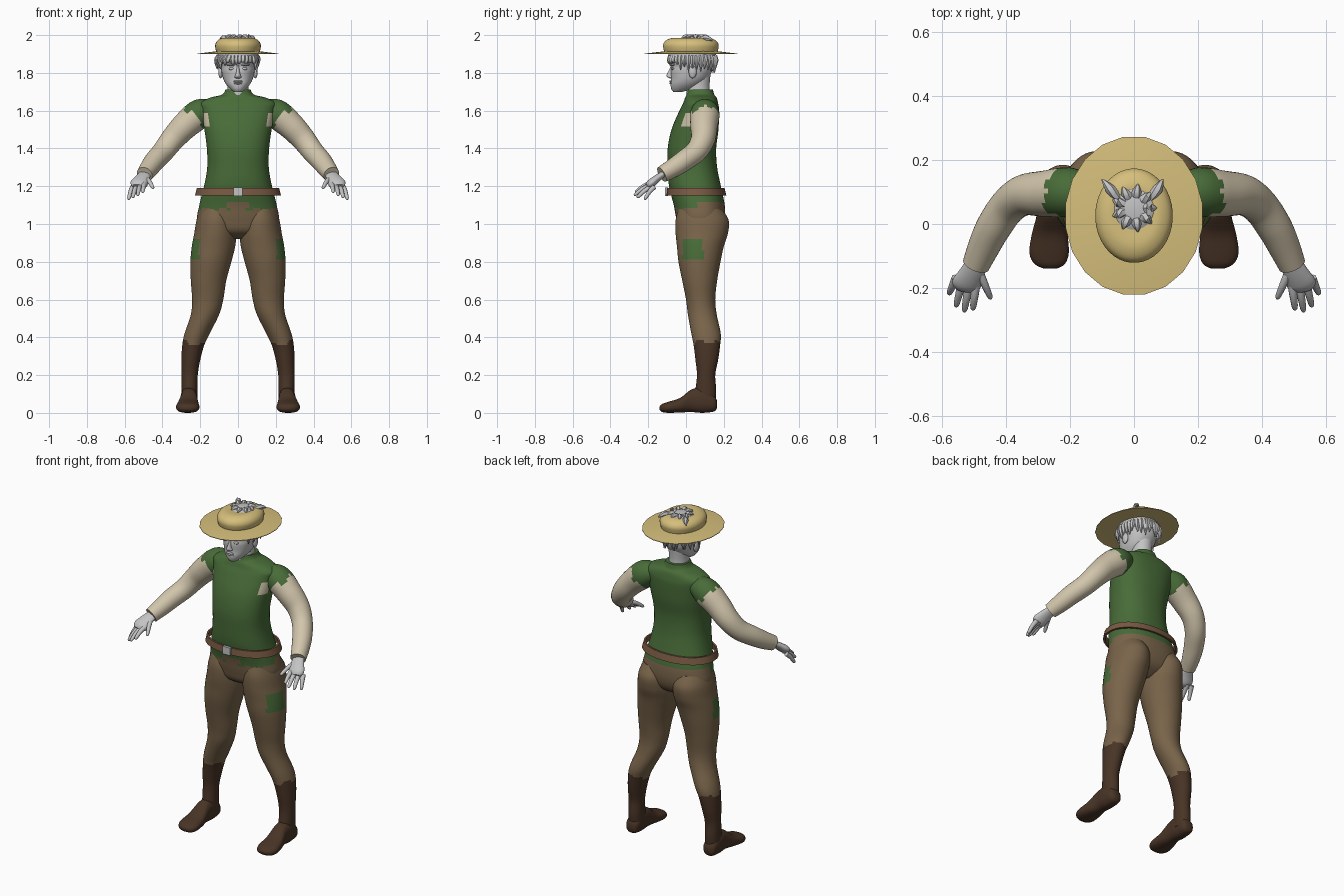
import bpy, bmesh, math, random
from mathutils import Vector, Matrix

random.seed(4)
cube = bpy.data.objects.get("Cube")
if cube:
    bpy.data.objects.remove(cube, do_unlink=True)


def material(name, r, g, b):
    m = bpy.data.materials.new(name)
    m.use_nodes = True
    m.diffuse_color = (r, g, b, 1)
    m.node_tree.nodes["Principled BSDF"].inputs["Base Color"].default_value = (r, g, b, 1)
    return m


GREEN = material("tunic green", .065, .15, .04)
BROWN = material("trouser brown", .19, .127, .068)
BOOT = material("boot brown", .065, .034, .019)
LINEN = material("sleeve linen", .64, .56, .41)
GREY = material("pale grey", .55, .55, .56)
STRAW = material("hat straw", .67, .52, .2)
LEATHER = material("belt leather", .19, .1, .055)


def finish(name, bm, mats, rule=None, mirror=False):
    """Turn a bmesh into a smooth shaded object, coloured by a rule."""
    bmesh.ops.recalc_face_normals(bm, faces=bm.faces)
    bm.normal_update()
    for f in bm.faces:
        f.smooth = True
        if rule:
            f.material_index = rule(f.calc_center_median(), f.normal)
    mesh = bpy.data.meshes.new(name)
    bm.to_mesh(mesh)
    bm.free()
    for m in mats:
        mesh.materials.append(m)
    mesh.set_sharp_from_angle(angle=math.radians(50))
    ob = bpy.data.objects.new(name, mesh)
    bpy.context.collection.objects.link(ob)
    if mirror:
        ob.modifiers.new("mirror", 'MIRROR').use_clip = False
    return ob


def smooth(keys, steps):
    """Catmull-Rom interpolation of equal length tuples."""
    if steps < 2:
        return keys
    pts = [keys[0]] + list(keys) + [keys[-1]]
    out = []
    for a, b, c, d in zip(pts, pts[1:], pts[2:], pts[3:]):
        for i in range(steps):
            t = i / steps
            out.append(tuple(q + t / 2 * (r - p + t * (2*p - 5*q + 4*r - s + t * (3*(q - r) + s - p)))
                             for p, q, r, s in zip(a, b, c, d)))
    return out + [keys[-1]]


def add_loft(bm, rings, sides, power=2.0, caps=True):
    """Skin a list of (centre, u, v) superellipse rings."""
    loops = []
    for centre, u, v in rings:
        loop = []
        for i in range(sides):
            a = math.tau * (i + .5) / sides
            c, s = math.cos(a), math.sin(a)
            cu = math.copysign(abs(c) ** (2 / power), c)
            sv = math.copysign(abs(s) ** (2 / power), s)
            loop.append(bm.verts.new(centre + u * cu + v * sv))
        loops.append(loop)
    for p, q in zip(loops, loops[1:]):
        for i in range(sides):
            j = (i + 1) % sides
            bm.faces.new((p[i], p[j], q[j], q[i]))
    if caps:
        bm.faces.new(loops[0])
        bm.faces.new(loops[-1])


def level(keys, steps=1):
    """Horizontal rings from (z, x0, x1, y0, y1)."""
    return [(Vector(((a + b) / 2, (c + d) / 2, z)), Vector(((b - a) / 2, 0, 0)), Vector((0, (d - c) / 2, 0)))
            for z, a, b, c, d in smooth(keys, steps)]


def centred(keys, steps=1):
    """Horizontal rings from (z, half width, y0, y1)."""
    return level([(z, -h, h, c, d) for z, h, c, d in keys], steps)


def along(keys, steps=1, flat=1.0):
    """Rings square to a path of (x, y, z, radius)."""
    pts = smooth(keys, steps)
    pos = [Vector(p[:3]) for p in pts]
    rings = []
    for i, p in enumerate(pts):
        t = (pos[min(i + 1, len(pos) - 1)] - pos[max(i - 1, 0)]).normalized()
        u = t.cross(Vector((1, 0, 0))).normalized()
        rings.append((pos[i], u * p[3] * flat, t.cross(u) * p[3]))
    return rings


def loft(name, rings, sides, mats, rule=None, mirror=False, power=2.0, caps=True):
    bm = bmesh.new()
    add_loft(bm, rings, sides, power, caps)
    bmesh.ops.remove_doubles(bm, verts=bm.verts, dist=1e-6)
    return finish(name, bm, mats, rule, mirror)


def blob(bm, centre, size):
    bmesh.ops.create_uvsphere(bm, u_segments=16, v_segments=10, radius=1,
                              matrix=Matrix.Translation(centre) @ Matrix.Diagonal((*size, 1)))


def step(value, width):
    """Square wave used for ragged hems."""
    return int(math.floor(value / width)) % 2


# Tunic and hips in one skin, trouser top below a ragged hem
def tunic_rule(c, n):
    hem = 1.12 - (.035 if .05 < abs(c.x) and c.y < .06 else 0) - .012 * step(c.x + 1, .045)
    if c.z < hem:
        return 1
    notch = 1.52 < c.z < 1.58 and abs(c.x) > .155 and c.y < .03
    return 2 if notch else 0


loft("tunic", centred([
    (.92, .05, .03, .12), (.96, .17, -.03, .18), (1.02, .215, -.05, .205), (1.1, .205, -.065, .205),
    (1.2, .18, -.09, .185), (1.3, .163, -.097, .165), (1.4, .165, -.097, .16), (1.5, .178, -.077, .172),
    (1.6, .195, -.035, .175), (1.64, .2, -.015, .17), (1.668, .15, -.005, .162), (1.685, .085, .003, .15),
    (1.712, .066, .008, .142)], 6), 64, [GREEN, BROWN, LINEN], tunic_rule, power=2.3)


# Legs with side patches and ragged boot tops
def leg_rule(c, n):
    if c.z < .36 + .18 * (c.x - .235) + .015 * step(c.y, .05):
        return 1
    return 2 if n.x > .3 and .815 < c.z < .92 and -.02 < c.y < .09 else 0


loft("legs", level([
    (1.08, .03, .2, -.04, .19), (1.02, .012, .22, -.055, .226), (.95, .008, .232, -.055, .222),
    (.88, .015, .245, -.048, .2), (.8, .035, .252, -.04, .183), (.7, .062, .25, -.02, .165),
    (.6, .078, .243, 0, .155), (.52, .1, .25, .01, .163), (.42, .15, .283, .028, .184),
    (.36, .178, .295, .04, .181), (.28, .2, .3, .05, .17), (.2, .213, .3, .058, .155),
    (.12, .215, .3, .05, .16), (.05, .215, .3, .05, .155)], 7), 48, [BROWN, BOOT, GREEN], leg_rule, True)

# Feet: rings from heel to toe as (y, x, half width, bottom, top)
foot = smooth([(.165, .26, .015, .03, .06), (.15, .26, .037, .008, .09), (.09, .26, .045, 0, .13),
               (.03, .26, .045, .004, .125), (-.03, .264, .056, .002, .08), (-.09, .266, .062, 0, .06),
               (-.125, .264, .048, .004, .048), (-.14, .262, .02, .016, .034)], 4)
loft("boot_feet", [(Vector((x, y, (a + b) / 2)), Vector((w, 0, 0)), Vector((0, 0, (b - a) / 2)))
                   for y, x, w, a, b in foot], 28, [BOOT], mirror=True, power=2.4)

# Arms: short tunic shoulder, then linen sleeve
loft("sleeves", along([
    (.13, .1, 1.605, .05), (.2, .1, 1.585, .077), (.28, .095, 1.52, .072), (.345, .09, 1.45, .064),
    (.395, .055, 1.385, .058), (.44, -.01, 1.335, .055), (.47, -.07, 1.295, .05),
    (.495, -.128, 1.262, .043)], 7), 32, [GREEN, LINEN],
    lambda c, n: int(c.x - c.z > -1.35 + .025 * step(c.y, .035)), True)

# Hands: palm, four fingers and a thumb
bm = bmesh.new()
add_loft(bm, along([(.49, -.115, 1.268, .032), (.508, -.155, 1.24, .04), (.525, -.188, 1.212, .046),
                    (.53, -.204, 1.198, .03)], 4, .5), 20)
tips = [(.505, -.27, 1.168), (.532, -.276, 1.152), (.558, -.26, 1.14), (.58, -.22, 1.13)]
joints = [((.495 + .021 * i, -.19 + .007 * i, 1.214 - .006 * i), t) for i, t in enumerate(tips)]
joints.append(((.487, -.145, 1.243), (.448, -.235, 1.19)))
for root, tip in joints:
    r, t = Vector(root), Vector(tip)
    mid = r.lerp(t, .5) + Vector((0, 0, .006))
    add_loft(bm, along([(*r, .014), (*mid, .012), (*r.lerp(t, .9), .009), (*t, .003)], 3), 10)
finish("hands", bm, [GREY], mirror=True)

# Head and neck
loft("neck", centred([(1.66, .062, 0, .135), (1.72, .055, .005, .125), (1.79, .056, .01, .13)], 3), 28, [GREY])
loft("head", centred([
    (1.7, .022, -.068, -.02), (1.715, .042, -.078, .04), (1.74, .064, -.082, .085), (1.77, .079, -.079, .115),
    (1.81, .088, -.081, .14), (1.835, .09, -.076, .147), (1.86, .092, -.082, .15), (1.92, .085, -.07, .145),
    (1.96, .05, -.02, .1)], 4), 36, [GREY], power=2.2)
bm = bmesh.new()
add_loft(bm, centred([(1.77, .01, -.085, -.06), (1.778, .019, -.099, -.06), (1.79, .013, -.103, -.06),
                      (1.815, .008, -.09, -.06), (1.84, .007, -.08, -.05)], 3), 14)
for z in (1.745, 1.755):
    blob(bm, (0, -.078, z), (.025, .01, .006))
for s in (-1, 1):
    blob(bm, (s * .034, -.068, 1.822), (.016, .01, .007))
    blob(bm, (s * .036, -.07, 1.843), (.024, .011, .006))
    blob(bm, (s * .092, .035, 1.805), (.012, .021, .034))
finish("face_features", bm, [GREY])

# Hair: cap plus hanging locks and a few tufts through the hat
bm = bmesh.new()
add_loft(bm, centred([(1.855, .098, -.084, .152), (1.885, .108, -.092, .158), (1.93, .104, -.085, .155),
                      (1.965, .082, -.045, .13), (1.986, .06, -.012, .108), (1.996, .03, .02, .08)], 3), 36)
count = 34
for i in range(count):
    a = math.tau * i / count
    c, s = math.cos(a), math.sin(a)
    low = 1.848 - .028 * (s > -.6) - .012 * (s > .4) + random.uniform(-.014, .014)
    drift = random.uniform(-.014, .014)
    add_loft(bm, along([(.1 * c, .035 + .118 * s, 1.89, .014), (.109 * c + drift / 2, .035 + .124 * s, 1.865, .015),
                        (.106 * c + drift, .035 + .121 * s, low, .002)], 3), 6)
for i in range(9):
    a = math.tau * i / 9
    c, s = math.cos(a), math.sin(a)
    add_loft(bm, along([(.035 * c, .05 + .04 * s, 1.985, .016), (.055 * c, .05 + .055 * s, 1.992, .014),
                        (.07 * c, .05 + .075 * s, 1.984, .003)], 2), 6)
for s, reach in ((-1, .1), (1, .09)):
    add_loft(bm, along([(s * .05, .08, 1.98, .012), (s * .075, .11, 1.985, .016), (s * reach, .14, 1.972, .003)], 2), 6)
finish("hair", bm, [GREY])

# Straw hat
loft("hat_brim", centred([(1.905, .112, -.11, .165), (1.899, .217, -.224, .276), (1.902, .217, -.224, .276),
                          (1.915, .112, -.11, .165)]), 20, [STRAW])
loft("hat_crown", centred([(1.905, .112, -.112, .166), (1.925, .119, -.119, .171), (1.95, .121, -.121, .173),
                           (1.972, .108, -.106, .158), (1.985, .08, -.07, .125), (1.983, .05, -.02, .09),
                           (1.98, .02, .02, .06)], 4), 40, [STRAW])

# Belt loop standing off the waist, with a plain buckle
outer, inner = (.228, -.104, .214), (.214, -.094, .202)
loft("belt", centred([(1.15, *outer), (1.19, .218, -.1, .204), (1.19, .208, -.09, .194), (1.15, *inner),
                      (1.15, *outer)]), 48, [LEATHER], power=2.15, caps=False)
bm = bmesh.new()
bmesh.ops.create_cube(bm, size=1, matrix=Matrix.Translation((0, -.104, 1.171)) @ Matrix.Diagonal((.05, .016, .046, 1)))
finish("buckle", bm, [GREY])
